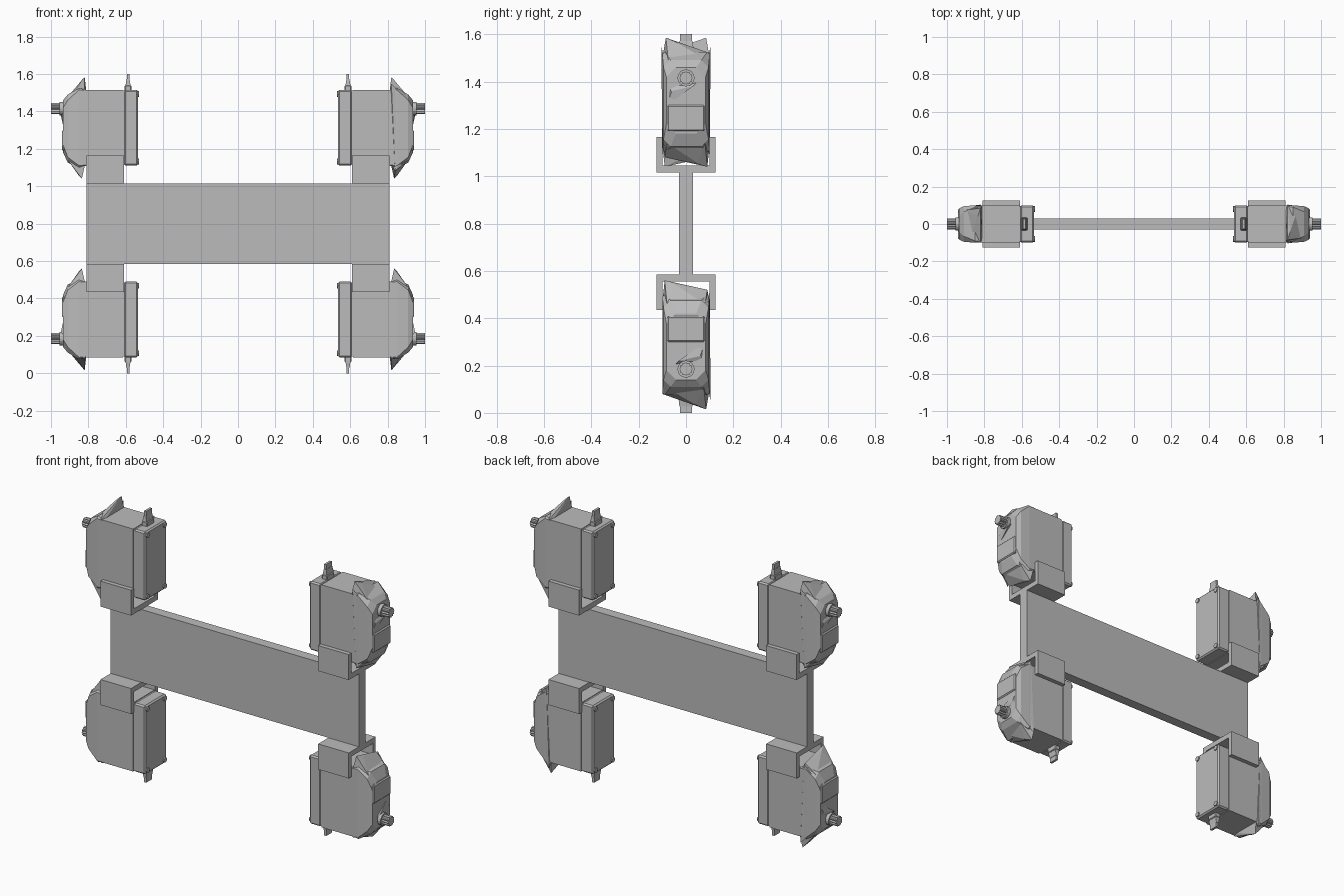
import bpy, bmesh, math
from mathutils import Matrix, Vector

cube = bpy.data.objects.get("Cube")
if cube:
    bpy.data.objects.remove(cube)

grey = bpy.data.materials.new("plain grey")
grey.use_nodes = True
colour = (0.5, 0.5, 0.5, 1)
grey.diffuse_color = colour
grey.node_tree.nodes["Principled BSDF"].inputs["Base Color"].default_value = colour

MID = 0.8


def finish(bm, name, matrix):
    bmesh.ops.transform(bm, matrix=matrix, verts=bm.verts)
    bmesh.ops.recalc_face_normals(bm, faces=bm.faces)
    mesh = bpy.data.meshes.new(name)
    bm.to_mesh(mesh)
    bm.free()
    mesh.materials.append(grey)
    obj = bpy.data.objects.new(name, mesh)
    bpy.context.collection.objects.link(obj)
    return obj


def box(name, xs, ys, zs, matrix, bevel=0):
    bm = bmesh.new()
    bmesh.ops.create_cube(bm, size=1)
    for v in bm.verts:
        v.co = [sum(r) / 2 + c * (r[1] - r[0]) for c, r in zip(v.co, (xs, ys, zs))]
    if bevel:
        bmesh.ops.bevel(bm, geom=bm.edges[:], offset=bevel, segments=1, affect="EDGES")
    return finish(bm, name, matrix)


def hull(name, points, matrix):
    bm = bmesh.new()
    for p in points:
        bm.verts.new(p)
    bmesh.ops.convex_hull(bm, input=bm.verts[:])
    bmesh.ops.dissolve_limit(bm, angle_limit=0.01, verts=bm.verts[:], edges=bm.edges[:])
    return finish(bm, name, matrix)


def rod(name, x0, x1, y, z, r, matrix, sides=12, teeth=False):
    # Rod along x, optionally with splines
    bm = bmesh.new()
    rings = [[], []]
    for i in range(sides):
        a = math.tau * i / sides
        rad = r * (0.8 if teeth and i % 2 else 1)
        for ring, x in zip(rings, (x0, x1)):
            ring.append(bm.verts.new((x, y + rad * math.cos(a), z + rad * math.sin(a))))
    for ring in rings:
        bm.faces.new(ring)
    for i in range(sides):
        j = (i + 1) % sides
        bm.faces.new((rings[0][i], rings[0][j], rings[1][j], rings[1][i]))
    return finish(bm, name, matrix)


def section(x, y, low, high, cut):
    # Rectangle with clipped corners at a given x
    return [(x, s * yy, zz) for s in (-1, 1)
            for yy, zz in ((y, low + cut), (y - cut, low), (y, high - cut), (y - cut, high))]


def servo(label, m):
    # Bracket channel: floor and two cheeks
    box(label + "_bracket_floor", (0.61, 0.81), (-0.125, 0.125), (0.215, 0.245), m)
    for s, side in ((-1, "a"), (1, "b")):
        box(label + "_bracket_cheek_" + side, (0.61, 0.81),
            sorted((s * 0.1, s * 0.125)), (0.215, 0.365), m)

    # Case and end cover
    box(label + "_case", (0.614, 0.815), (-0.1, 0.1), (0.31, 0.715), m)
    box(label + "_end_cover", (0.535, 0.61), (-0.1, 0.1), (0.31, 0.715), m, 0.008)
    box(label + "_seam", (0.6, 0.62), (-0.096, 0.096), (0.314, 0.711), m)
    for y in (-0.08, 0.08):
        for z in (0.332, 0.693):
            rod(label + "_screw", 0.529, 0.55, y, z, 0.015, m, 8)

    # Faceted gearbox cap
    hull(label + "_gearbox", section(0.81, 0.1, 0.31, 0.715, 0.004)
         + section(0.85, 0.1, 0.3, 0.725, 0.01)
         + section(0.91, 0.095, 0.325, 0.69, 0.03)
         + section(0.935, 0.083, 0.38, 0.66, 0.04), m)
    # Skewed flared lips at the top and bottom of the cap
    hull(label + "_top_lip", [(0.81, -0.1, 0.7), (0.81, 0.1, 0.7), (0.82, -0.085, 0.785),
         (0.835, -0.04, 0.765), (0.82, 0.1, 0.72), (0.9, -0.075, 0.69), (0.88, 0.09, 0.69)], m)
    hull(label + "_bottom_lip", [(0.815, -0.1, 0.33), (0.815, 0.1, 0.33), (0.835, 0.09, 0.24),
         (0.85, 0.05, 0.255), (0.84, -0.09, 0.28), (0.91, 0.08, 0.34), (0.91, -0.08, 0.34)], m)
    # Flared side lip
    hull(label + "_side_lip", [(0.815, -0.095, 0.7), (0.82, -0.104, 0.75), (0.84, -0.1, 0.28),
         (0.91, -0.09, 0.36), (0.9, -0.085, 0.66)], m)

    # Face panel, ridge and output shaft
    box(label + "_face_panel", (0.925, 0.942), (-0.08, 0.08), (0.39, 0.5), m, 0.006)
    hull(label + "_ridge", [(0.93, -0.08, 0.5), (0.93, 0.05, 0.6), (0.93, -0.07, 0.58),
         (0.947, 0.03, 0.58), (0.94, -0.06, 0.56)], m)
    rod(label + "_shaft_collar", 0.92, 0.955, 0, 0.615, 0.036, m, 16)
    rod(label + "_shaft", 0.95, 1.0, 0, 0.615, 0.029, m, 24, True)
    rod(label + "_shaft_core", 0.94, 0.985, 0, 0.615, 0.02, m)

    # Cable plug
    box(label + "_plug_base", (0.57, 0.606), (-0.034, 0.034), (0.7, 0.74), m, 0.004)
    hull(label + "_plug", [(x, y, 0.735) for x in (0.574, 0.602) for y in (-0.032, 0.032)]
         + [(x, y, 0.772) for x in (0.58, 0.596) for y in (-0.028, 0.028)], m)
    box(label + "_plug_tip", (0.58, 0.594), (-0.026, 0.026), (0.77, 0.8), m)


# Chassis plate
box("chassis_plate", (-0.81, 0.81), (-0.03, 0.03), (0.585, 1.015), Matrix.Identity(4))

# Four servos turned and mirrored about the centre
for label, scale in (("upper_left_servo", (1, 1, 1)), ("upper_right_servo", (-1, -1, 1)),
                     ("lower_left_servo", (1, -1, -1)), ("lower_right_servo", (-1, -1, -1))):
    servo(label, Matrix.Translation((0, 0, MID)) @ Matrix.Diagonal(Vector((*scale, 1))))
